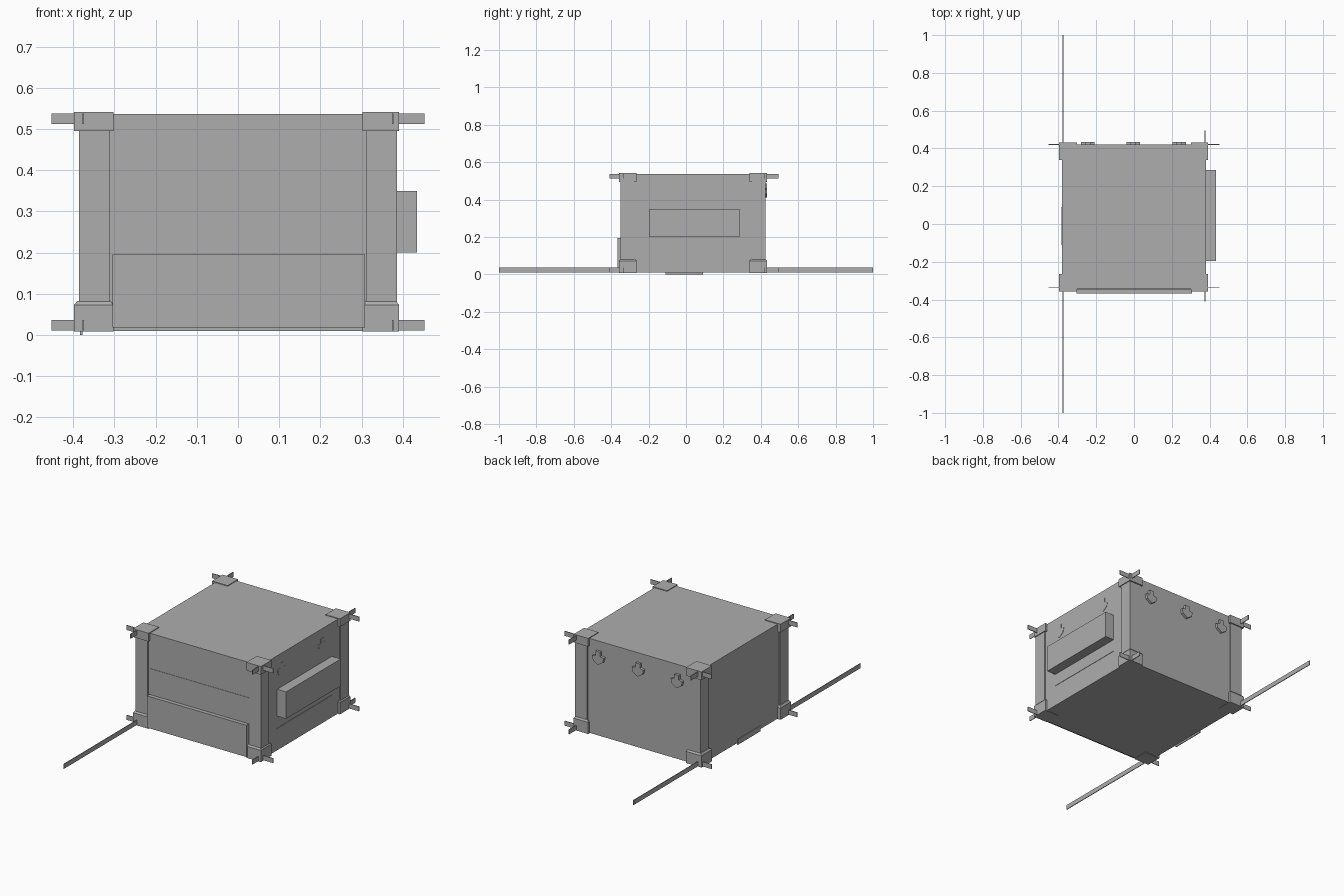
import bpy, bmesh

cube = bpy.data.objects.get("Cube")
if cube:
    bpy.data.objects.remove(cube, do_unlink=True)

grey = bpy.data.materials.new("plain grey")
grey.use_nodes = True
grey.diffuse_color = (0.42, 0.42, 0.42, 1)
grey.node_tree.nodes["Principled BSDF"].inputs["Base Color"].default_value = grey.diffuse_color


def finish(name, bm):
    bmesh.ops.recalc_face_normals(bm, faces=bm.faces)
    mesh = bpy.data.meshes.new(name)
    bm.to_mesh(mesh)
    bm.free()
    mesh.materials.append(grey)
    obj = bpy.data.objects.new(name, mesh)
    bpy.context.collection.objects.link(obj)
    return obj


def box(name, x, y, z, taper=0):
    """Box from three (low, high) ranges; taper draws in the top by that amount."""
    bm = bmesh.new()
    bmesh.ops.create_cube(bm, size=1)
    for v in bm.verts:
        inset = taper if v.co.z > 0 else 0
        top = v.co.z > 0
        v.co.x = x[1] - inset if v.co.x > 0 else x[0] + inset
        v.co.y = y[1] - inset if v.co.y > 0 else y[0] + inset
        v.co.z = z[1] if top else z[0]
    return finish(name, bm)


def span(edge, sign, outward, inward):
    """Range around a body edge, reaching outward and inward from it."""
    return tuple(sorted((edge + sign * outward, edge - sign * inward)))


def hook(name, place, depth):
    """Extruded tab with a pointed lower end; place maps (across, height, out) to space."""
    profile = [(-0.014, 0.485), (-0.014, 0.46), (-0.036, 0.455), (-0.03, 0.43),
               (0, 0.41), (0.03, 0.43), (0.036, 0.455), (0.014, 0.46), (0.014, 0.485)]
    bm = bmesh.new()
    rings = [[bm.verts.new(place(a, h, d)) for a, h in profile] for d in (-0.004, depth)]
    for ring in rings:
        bm.faces.new(ring)
    for i in range(len(profile)):
        j = (i + 1) % len(profile)
        bm.faces.new((rings[0][i], rings[0][j], rings[1][j], rings[1][i]))
    return finish(name, bm)


W, FRONT, BACK = 0.38, -0.345, 0.42

# Main housing and the panels fixed to it
box("housing", (-W, W), (FRONT, BACK), (0.01, 0.537))
box("front_panel", (-0.305, 0.308), (-0.367, FRONT + 0.005), (0.018, 0.195))
box("front_panel_foot", (-0.305, 0.308), (-0.352, FRONT + 0.005), (0.01, 0.02))
box("front_seam", (-0.305, 0.308), (FRONT - 0.002, FRONT + 0.004), (0.338, 0.341))
box("side_unit", (W - 0.005, 0.435), (-0.197, 0.285), (0.2, 0.35))
box("side_seam", (W - 0.004, W + 0.002), (-0.197, 0.285), (0.129, 0.134))
box("antenna_mount", (-W - 0.003, -W + 0.002), (-0.11, 0.09), (0, 0.03))

# Corner posts, caps, feet and crossed fins
for sx, side in ((-1, "right"), (1, "left")):
    for sy, end, edge in ((-1, "front", FRONT), (1, "back", BACK)):
        tag = f"{end}_{side}"
        out_x = 0.018 if sx < 0 else 0.011
        cap_x = span(sx * W, sx, out_x, 0.078)
        cap_y = span(edge, sy, 0.012, 0.08)
        box(f"post_{tag}", span(sx * W, sx, 0.006, 0.068),
            span(edge, sy, 0.005, 0.068), (0.07, 0.5))
        box(f"cap_{tag}", cap_x, cap_y, (0.495, 0.541))
        box(f"foot_{tag}", cap_x, cap_y, (0.008, 0.073))
        box(f"foot_bevel_{tag}", cap_x, cap_y, (0.073, 0.083), taper=0.008)
        fin_y = -0.335 if sy < 0 else 0.421
        for level, z in (("upper", (0.512, 0.538)), ("lower", (0.011, 0.037))):
            box(f"{level}_cross_fin_{tag}", span(sx * W, sx, 0.073, 0.005),
                (fin_y - 0.002, fin_y + 0.002), z)
            # The lower fins on one side extend into long antennas
            long = level == "lower" and sx < 0
            tip = 1.0 if long else (0.495 if sy > 0 else 0.41)
            name = "antenna" if long else f"{level}_long_fin"
            box(f"{name}_{tag}", (sx * 0.376 - 0.002, sx * 0.376 + 0.002),
                tuple(sorted((edge, sy * tip))), z)

# Hooks on the back and shallow ones on the side
for i, x in enumerate((-0.245, -0.005, 0.24)):
    hook(f"back_hook_{i + 1}", lambda a, h, d: (x + a, BACK + d, h), 0.014)
for i, y in enumerate((-0.16, 0.2)):
    hook(f"side_hook_{i + 1}", lambda a, h, d: (W + d, y + a, h), 0.002)
